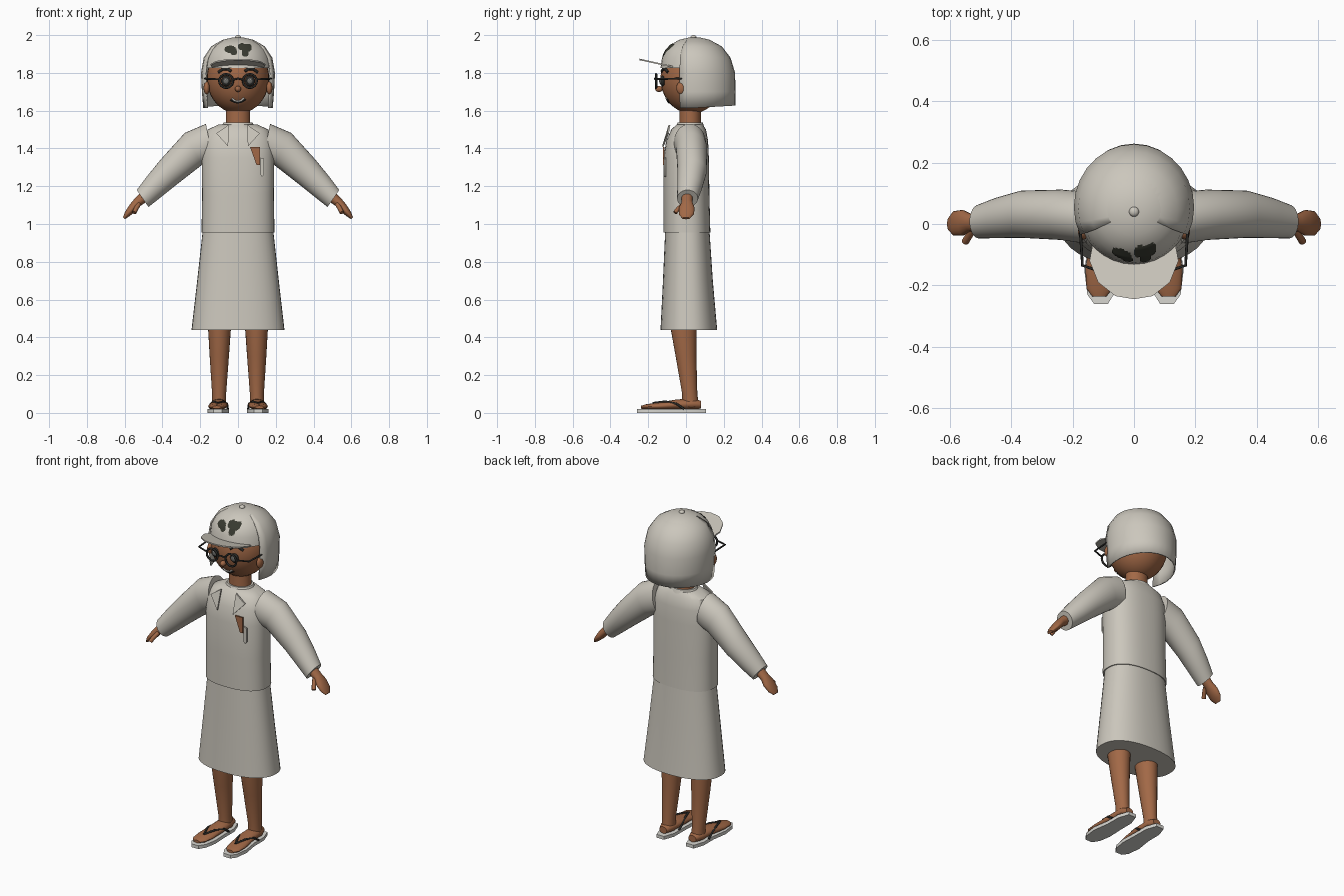
import bpy, bmesh, math
from mathutils import Vector, Matrix


def material(name, rgb):
    m = bpy.data.materials.new(name)
    m.diffuse_color = (*rgb, 1)
    return m


CLOTH = material("pale_grey", (0.60, 0.57, 0.505))
SOLE = material("off_white", (0.68, 0.67, 0.63))
SKIN = material("brown_skin", (0.36, 0.14, 0.062))
DARK = material("near_black", (0.022, 0.022, 0.02))
OLIVE = material("dark_olive", (0.04, 0.042, 0.03))
LENS = material("mid_grey", (0.16, 0.16, 0.15))


def link(name, data, mat, mirror):
    ob = bpy.data.objects.new(name, data)
    bpy.context.collection.objects.link(ob)
    data.materials.append(mat)
    if mirror:
        ob.modifiers.new("other_side", "MIRROR").use_clip = False
    return ob


def finish(name, bm, mat, mirror=False, angle=40):
    bmesh.ops.recalc_face_normals(bm, faces=bm.faces)
    me = bpy.data.meshes.new(name)
    bm.to_mesh(me)
    bm.free()
    me.shade_smooth()
    me.set_sharp_from_angle(angle=math.radians(angle))
    return link(name, me, mat, mirror)


def loft(name, rings, mat, mirror=False, n=32, power=2.0):
    """Skin closed oval rings, each given as (centre, half axis, half axis)."""
    bm = bmesh.new()
    rows = []
    for c, a, b in rings:
        row = []
        for i in range(n):
            t = 2 * math.pi * i / n
            u, v = math.cos(t), math.sin(t)
            u = math.copysign(abs(u) ** (2 / power), u)
            v = math.copysign(abs(v) ** (2 / power), v)
            row.append(bm.verts.new(Vector(c) + Vector(a) * u + Vector(b) * v))
        rows.append(row)
    for r, s in zip(rows, rows[1:]):
        for i in range(n):
            bm.faces.new((r[i], r[(i + 1) % n], s[(i + 1) % n], s[i]))
    bm.faces.new(rows[0])
    bm.faces.new(rows[-1])
    return finish(name, bm, mat, mirror)


def flat(z, cy, rx, ry, cx=0):
    return (cx, cy, z), (rx, 0, 0), (0, ry, 0)


def ball(name, c, r, mat, mirror=False):
    bm = bmesh.new()
    m = Matrix.Translation(c) @ Matrix.Diagonal((*r, 1))
    bmesh.ops.create_uvsphere(bm, u_segments=32, v_segments=20, radius=1, matrix=m)
    return finish(name, bm, mat, mirror)


def plate(name, outline, depth, mat, mirror=False):
    bm = bmesh.new()
    face = bm.faces.new([bm.verts.new(p) for p in outline])
    ext = bmesh.ops.extrude_face_region(bm, geom=[face], use_keep_orig=True)
    moved = [g for g in ext["geom"] if isinstance(g, bmesh.types.BMVert)]
    bmesh.ops.translate(bm, verts=moved, vec=depth)
    return finish(name, bm, mat, mirror)


def tube(name, path, r, mat, mirror=False, closed=False):
    cu = bpy.data.curves.new(name, "CURVE")
    cu.dimensions = "3D"
    cu.bevel_depth, cu.bevel_resolution, cu.use_fill_caps = r, 2, True
    s = cu.splines.new("POLY")
    s.points.add(len(path) - 1)
    for p, q in zip(s.points, path):
        p.co = (*q, 1)
    s.use_cyclic_u = closed
    return link(name, cu, mat, mirror)


# Clothes
loft("skirt", [flat(0.44, 0.015, 0.246, 0.150), flat(0.70, 0.010, 0.216, 0.132),
               flat(0.97, 0.007, 0.186, 0.117)], CLOTH, n=40, power=2.3)
loft("shirt", [flat(0.955, 0.005, 0.193, 0.124), flat(1.15, 0.002, 0.190, 0.122),
               flat(1.35, 0.001, 0.192, 0.120), flat(1.44, 0.006, 0.186, 0.111),
               flat(1.50, 0.014, 0.160, 0.092), flat(1.528, 0.02, 0.100, 0.068)],
     CLOTH, n=40, power=2.4)
loft("collar", [flat(1.50, 0.02, 0.098, 0.082), flat(1.538, 0.022, 0.076, 0.066)], CLOTH)
loft("sleeve", [((0.15, 0.02, 1.43), (0.02, 0, 0.10), (0, 0.085, 0)),
                ((0.237, 0.03, 1.397), (0.045, 0, 0.085), (0, 0.082, 0)),
                ((0.365, 0.032, 1.277), (0.043, 0, 0.066), (0, 0.077, 0)),
                ((0.445, 0.02, 1.197), (0.037, 0, 0.055), (0, 0.066, 0)),
                ((0.505, 0.008, 1.135), (0.031, 0, 0.045), (0, 0.055, 0))],
     CLOTH, True)
plate("lapel", [(0.05, -0.083, 1.525), (0.115, -0.09, 1.48), (0.052, -0.118, 1.41)],
      (0, -0.009, 0), CLOTH, True)
plate("pocket_patch", [(0.064, -0.113, 1.407), (0.116, -0.113, 1.407),
                       (0.116, -0.113, 1.313), (0.098, -0.113, 1.313)],
      (0, -0.009, 0), SKIN)
plate("pocket_tab", [(0.118, -0.107, 1.352), (0.138, -0.107, 1.345), (0.138, -0.107, 1.262),
                     (0.128, -0.107, 1.25), (0.118, -0.107, 1.262)], (0, -0.009, 0), CLOTH)

# Hands
loft("hand", [((0.49, 0.006, 1.15), (0.02, 0, 0.022), (0, 0.030, 0)),
              ((0.535, 0.005, 1.112), (0.016, 0, 0.018), (0, 0.029, 0)),
              ((0.558, 0.004, 1.085), (0.016, 0, 0.017), (0, 0.042, 0)),
              ((0.587, 0.002, 1.052), (0.011, 0, 0.012), (0, 0.040, 0)),
              ((0.604, 0.0, 1.030), (0.005, 0, 0.005), (0, 0.020, 0))], SKIN, True, 20)
tube("thumb", [(0.525, -0.015, 1.105), (0.54, -0.042, 1.08), (0.55, -0.058, 1.06)],
     0.012, SKIN, True)

# Legs and feet
loft("leg", [flat(0.50, -0.015, 0.063, 0.07, 0.097), flat(0.44, -0.012, 0.060, 0.068, 0.098),
             flat(0.30, 0.0, 0.051, 0.055, 0.099), flat(0.10, 0.020, 0.037, 0.040, 0.10),
             flat(0.03, 0.024, 0.038, 0.045, 0.10)], SKIN, True, 24)
loft("foot", [((x, y, z), (w, 0, 0), (0, 0, h)) for y, x, z, w, h in (
    (0.08, 0.098, 0.043, 0.025, 0.02), (0.04, 0.10, 0.047, 0.041, 0.03),
    (-0.05, 0.10, 0.044, 0.045, 0.027), (-0.15, 0.108, 0.035, 0.050, 0.019),
    (-0.21, 0.112, 0.032, 0.043, 0.014), (-0.237, 0.113, 0.030, 0.022, 0.008))],
    SKIN, True, 20)
plate("sandal_sole", [(x, y, 0) for x, y in (
    (0.075, 0.105), (0.125, 0.105), (0.147, 0.04), (0.147, -0.05), (0.162, -0.15),
    (0.152, -0.23), (0.13, -0.26), (0.085, -0.26), (0.06, -0.22), (0.048, -0.15),
    (0.052, -0.05), (0.052, 0.04))], (0, 0, 0.02), SOLE, True)
for side, edge in (("inner", -1), ("outer", 1)):
    tube(f"sandal_strap_{side}", [(0.106, -0.175, 0.052),
                                  (0.104 + edge * 0.026, -0.11, 0.060),
                                  (0.101 + edge * 0.043, -0.05, 0.048),
                                  (0.10 + edge * 0.046, -0.01, 0.02)], 0.006, DARK, True)

# Head
loft("neck", [flat(1.48, 0.022, 0.068, 0.06), flat(1.55, 0.022, 0.064, 0.057),
              flat(1.66, 0.022, 0.064, 0.057)], SKIN)
ball("head", (0, 0.03, 1.77), (0.165, 0.165, 0.185), SKIN)
ball("ear", (0.166, -0.025, 1.72), (0.016, 0.026, 0.034), SKIN, True)
ball("nose", (0, -0.143, 1.715), (0.016, 0.02, 0.016), SKIN)


def face_y(x, z):
    return 0.03 - 0.165 * math.sqrt(1 - (x / 0.165) ** 2 - ((z - 1.77) / 0.185) ** 2)


def on_face(pts, out=0.0):
    return [(x, face_y(x, z) - out, z) for x, z in pts]


tube("eyebrow", on_face([(0.036, 1.808), (0.055, 1.821), (0.08, 1.82), (0.103, 1.803)]),
     0.008, DARK, True)
smile = [(-0.04, 1.657), (-0.02, 1.645), (0, 1.642), (0.02, 1.646), (0.04, 1.66)]
tube("lower_lip", on_face(smile, 0.001), 0.004, DARK)
tube("teeth", on_face([(x * 0.8, z + 0.007) for x, z in smile], 0.001), 0.005, SOLE)

# Eyes and glasses
ball("eye", (0.063, -0.124, 1.757), (0.027, 0.014, 0.028), DARK, True)
ball("iris", (0.063, -0.134, 1.757), (0.015, 0.008, 0.016), LENS, True)
ball("eye_glint", (0.068, -0.140, 1.766), (0.005, 0.004, 0.005), SOLE, True)
circle = [(0.063 + 0.036 * math.cos(i * math.pi / 16), -0.158,
           1.757 + 0.036 * math.sin(i * math.pi / 16)) for i in range(32)]
tube("glasses_rim", circle, 0.006, DARK, True, True)
tube("glasses_bridge", [(-0.03, -0.158, 1.762), (0, -0.165, 1.77), (0.03, -0.158, 1.762)],
     0.005, DARK)
tube("glasses_arm", [(0.098, -0.158, 1.766), (0.168, -0.135, 1.768), (0.175, -0.02, 1.77)],
     0.005, DARK, True)

# Hair: open-fronted shell hanging behind the face
bm = bmesh.new()
rows = []
for z, cy, rx, ry in ((1.615, 0.057, 0.184, 0.204), (1.70, 0.056, 0.191, 0.206),
                      (1.80, 0.055, 0.196, 0.205), (1.88, 0.050, 0.182, 0.186),
                      (1.94, 0.045, 0.142, 0.145), (1.972, 0.043, 0.088, 0.088),
                      (1.984, 0.04, 0.03, 0.03)):
    row = []
    for i in range(19):
        t = math.radians(-26 + 232 * i / 18)
        lift = 0.012 * max(0, math.sin(t)) if z < 1.65 else 0
        row.append(bm.verts.new((rx * math.cos(t), cy + ry * math.sin(t), z + lift)))
    rows.append(row)
for r, s in zip(rows, rows[1:]):
    for i in range(18):
        bm.faces.new((r[i], r[i + 1], s[i + 1], s[i]))
hair = finish("hair", bm, CLOTH)
shell = hair.modifiers.new("thickness", "SOLIDIFY")
shell.thickness, shell.offset = 0.008, -1

# Cap
CAP = [(1.825, 0.180), (1.88, 0.172), (1.92, 0.152), (1.95, 0.124),
       (1.975, 0.082), (1.987, 0.03)]
loft("cap", [flat(z, 0.045, r, r) for z, r in CAP], CLOTH)
ball("cap_button", (0, 0.04, 1.988), (0.016, 0.016, 0.012), CLOTH)
half = [(0.13, -0.04), (0.145, -0.12), (0.117, -0.19), (0.06, -0.235)]
brim = half + [(0, -0.245)] + [(-x, y) for x, y in reversed(half)]
plate("cap_brim", [(x, y, 1.824 - (y + 0.05) * 0.22) for x, y in brim], (0, 0, 0.008), CLOTH)


def cap_y(x, z):
    for (z0, r0), (z1, r1) in zip(CAP, CAP[1:]):
        if z <= z1:
            r = r0 + (r1 - r0) * (z - z0) / (z1 - z0)
            return 0.045 - math.sqrt(r * r - x * x) - 0.004


# Dark blotches lying on the front of the cap
BLOBS = [(-0.042, 1.923, 0.032, 0.02), (-0.024, 1.908, 0.02, 0.016),
         (0.018, 1.937, 0.022, 0.018), (0.046, 1.932, 0.026, 0.022),
         (0.036, 1.905, 0.02, 0.022)]
bm = bmesh.new()
step = 0.004
for i in range(-20, 20):
    for j in range(24):
        x, z = i * step, 1.87 + j * step
        if any(((x - a) / c) ** 2 + ((z - b) / d) ** 2 < 1 for a, b, c, d in BLOBS):
            bm.faces.new([bm.verts.new((p, cap_y(p, q), q)) for p, q in (
                (x, z), (x + step, z), (x + step, z + step), (x, z + step))])
bmesh.ops.remove_doubles(bm, verts=bm.verts, dist=0.0001)
blotch = finish("cap_blotch", bm, OLIVE)
